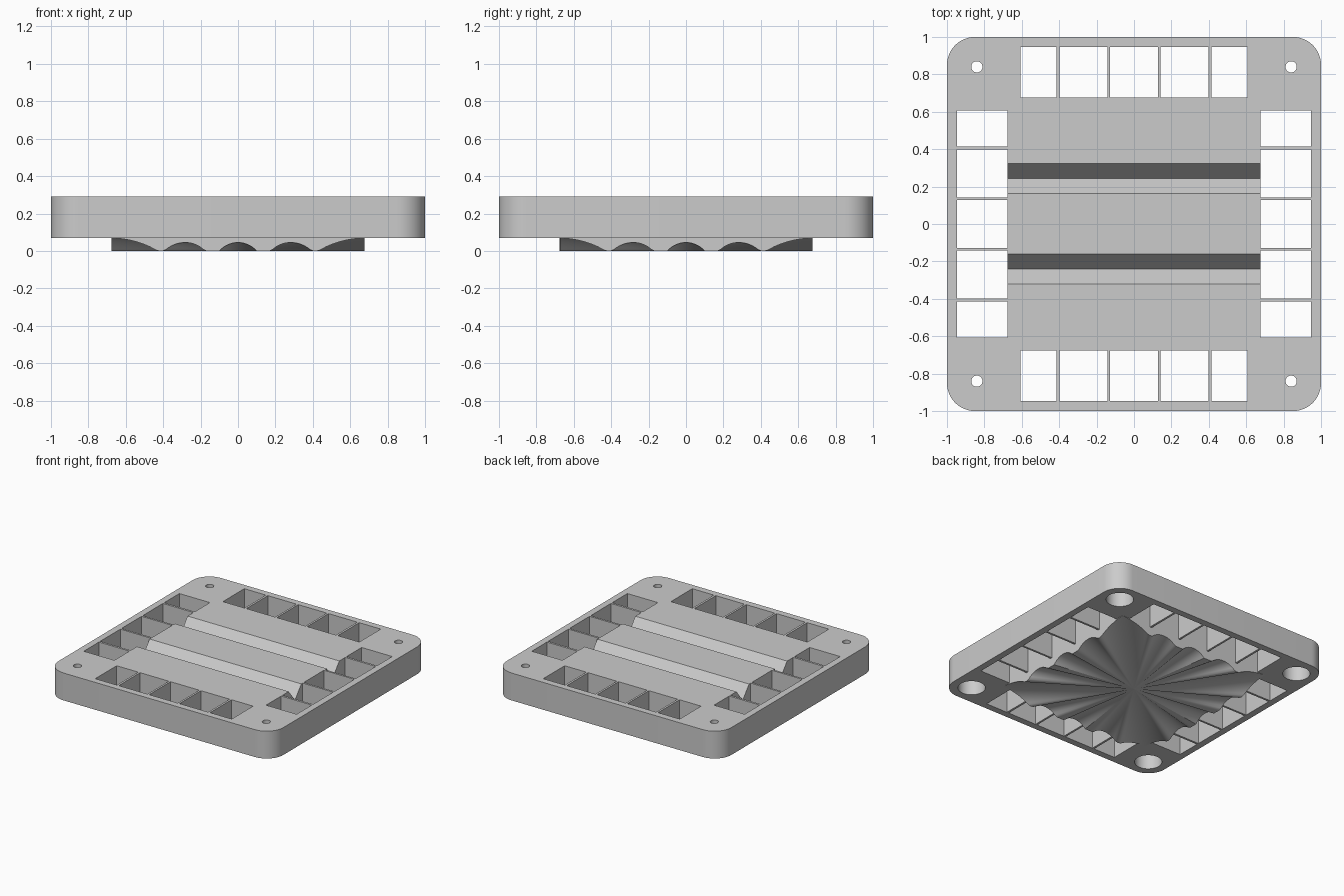
import bpy, bmesh, math
from mathutils import Matrix, Vector

if "Cube" in bpy.data.objects:
    bpy.data.objects.remove(bpy.data.objects["Cube"], do_unlink=True)

BOTTOM, TOP = 0.07, 0.29      # frame underside and top
PAD = 0.675                   # half width of the centre pad

grey = bpy.data.materials.new("light_grey")
grey.use_nodes = True
grey.diffuse_color = (0.6, 0.6, 0.6, 1)
grey.node_tree.nodes["Principled BSDF"].inputs["Base Color"].default_value = grey.diffuse_color


def finish(name, bm):
    bmesh.ops.recalc_face_normals(bm, faces=bm.faces)
    mesh = bpy.data.meshes.new(name)
    bm.to_mesh(mesh)
    bm.free()
    mesh.materials.append(grey)
    obj = bpy.data.objects.new(name, mesh)
    bpy.context.collection.objects.link(obj)
    return obj


def select(obj):
    bpy.ops.object.select_all(action='DESELECT')
    obj.select_set(True)
    bpy.context.view_layer.objects.active = obj


def extrude(bm, points, offset):
    face = bm.faces.new([bm.verts.new(p) for p in points])
    new = bmesh.ops.extrude_face_region(bm, geom=[face])["geom"]
    bmesh.ops.translate(bm, vec=offset, verts=[v for v in new if isinstance(v, bmesh.types.BMVert)])


def box(bm, x0, x1, y0, y1):
    extrude(bm, [(x0, y0, -0.2), (x1, y0, -0.2), (x1, y1, -0.2), (x0, y1, -0.2)], (0, 0, 0.7))


def stepped_hole(bm, x, y):
    # Wide bore from below, narrow hole through the top
    rings = []
    n = 32
    for r, z in [(0.1, -0.2), (0.1, 0.22), (0.03, 0.22), (0.03, 0.5)]:
        rings.append([bm.verts.new((x + r * math.cos(math.tau * i / n),
                                    y + r * math.sin(math.tau * i / n), z)) for i in range(n)])
    for a, b in zip(rings, rings[1:]):
        for i in range(n):
            j = (i + 1) % n
            bm.faces.new((a[i], a[j], b[j], b[i]))
    bm.faces.new(rings[0])
    bm.faces.new(rings[-1])


# Rounded square frame
bm = bmesh.new()
radius, steps = 0.15, 12
outline = []
for k in range(4):
    centre = Matrix.Rotation(k * math.pi / 2, 2) @ Vector((1 - radius, 1 - radius))
    for i in range(steps + 1):
        a = (k + i / steps) * math.pi / 2
        outline.append((centre.x + radius * math.cos(a), centre.y + radius * math.sin(a), BOTTOM))
extrude(bm, outline, (0, 0, TOP - BOTTOM))
frame = finish("frame", bm)

# Window and screw hole cutters
bm = bmesh.new()
spans = [(-0.607, -0.415), (-0.398, -0.143), (-0.127, 0.127), (0.143, 0.398), (0.415, 0.607)]
for a, b in spans:
    for lo, hi in [(PAD, 0.947), (-0.947, -PAD)]:
        box(bm, a, b, lo, hi)
        box(bm, lo, hi, a, b)
for x in (-0.84, 0.84):
    for y in (-0.84, 0.84):
        stepped_hole(bm, x, y)
openings = finish("opening_cutter", bm)

# V channels across the top
bm = bmesh.new()
for y in (-0.24, 0.243):
    w, d = 0.08, 0.1
    extrude(bm, [(-PAD - 0.01, y, TOP - d), (-PAD - 0.01, y + 2 * w, TOP + d),
                 (-PAD - 0.01, y - 2 * w, TOP + d)], (2 * PAD + 0.02, 0, 0))
channels = finish("channel_cutter", bm)

for cutter in (openings, channels):
    cutter.hide_render = True
    mod = frame.modifiers.new("cut", 'BOOLEAN')
    mod.operation = 'DIFFERENCE'
    mod.solver = 'EXACT'
    mod.object = cutter
    select(frame)
    bpy.ops.object.modifier_apply(modifier=mod.name)
    bpy.data.objects.remove(cutter, do_unlink=True)

# Flutes spread out from the pad centre, widest at the corners
flutes = []
for k in range(16):
    angle = k * math.pi / 8
    reach = PAD / max(abs(math.cos(angle)), abs(math.sin(angle)))
    half, rise = (0.21, BOTTOM) if k % 4 == 2 else (0.1, 0.045)
    flutes.append((angle, reach, half, rise))


def flute_height(x, y):
    z = 0
    for angle, reach, half, rise in flutes:
        along = (x * math.cos(angle) + y * math.sin(angle)) / reach
        across = y * math.cos(angle) - x * math.sin(angle)
        r = (half * half + rise * rise) / (2 * rise)
        if along > 0 and abs(across) < half * along:
            z = max(z, along * (math.sqrt(r * r - (across / along) ** 2) - r + rise))
    return min(z, BOTTOM)


# Fluted pad under the frame
bm = bmesh.new()
n = 80
low, high = [], []
for k in range(4):
    turn = Matrix.Rotation(k * math.pi / 2, 2)
    for i in range(n):
        p = turn @ Vector((PAD, PAD * (2 * i / n - 1)))
        low.append(bm.verts.new((p.x, p.y, flute_height(p.x, p.y))))
        high.append(bm.verts.new((p.x, p.y, BOTTOM + 0.001)))
hub = bm.verts.new((0, 0, 0))
for i in range(len(low)):
    j = (i + 1) % len(low)
    bm.faces.new((hub, low[j], low[i]))
    bm.faces.new((low[i], low[j], high[j], high[i]))
bm.faces.new(high)
pad = finish("fluted_pad", bm)

for obj in (frame, pad):
    select(obj)
    bpy.ops.object.shade_smooth_by_angle(angle=math.radians(30))
